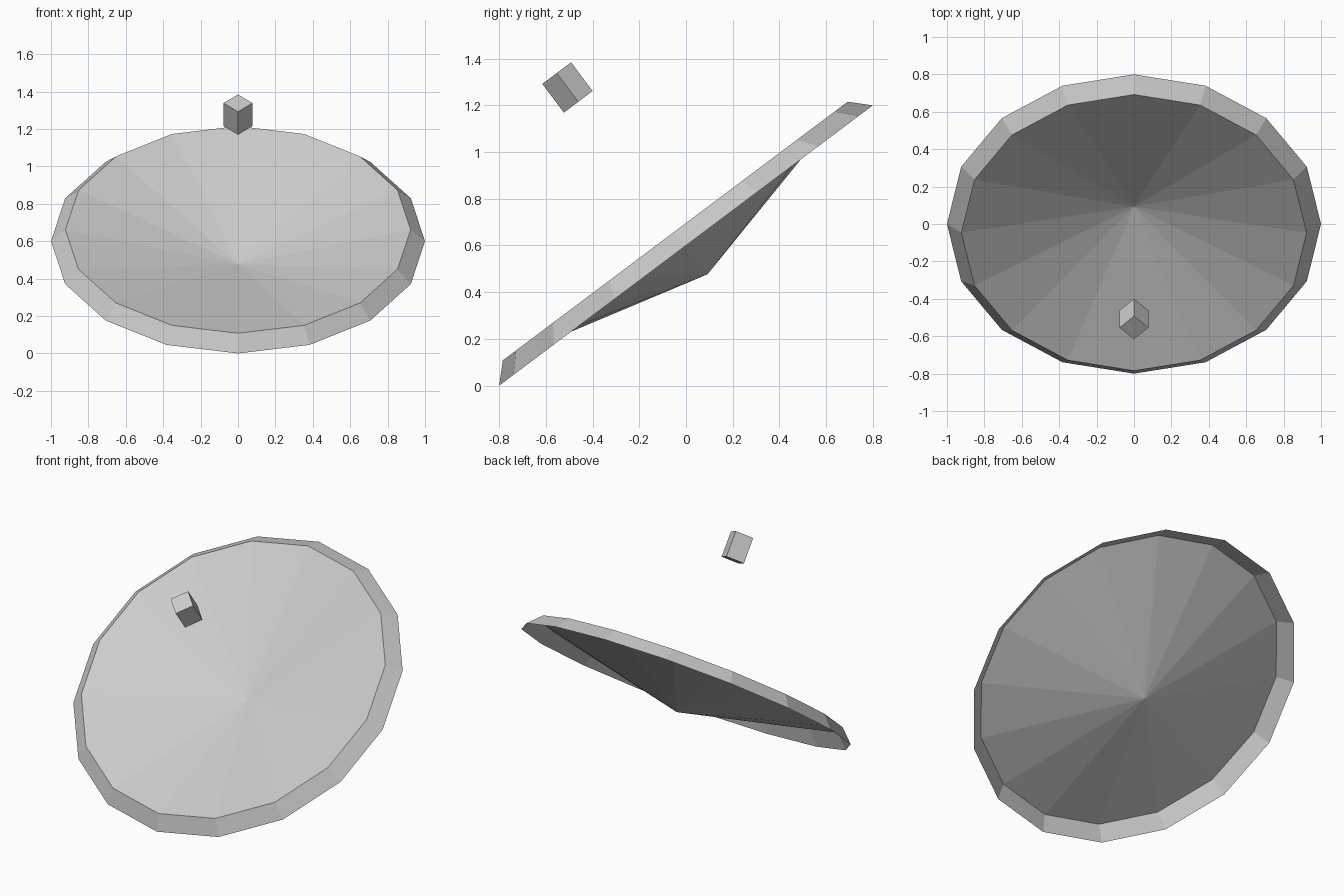
import bpy, bmesh, math
from mathutils import Matrix

if "Cube" in bpy.data.objects:
    bpy.data.objects.remove(bpy.data.objects["Cube"])

TILT = Matrix.Translation((0, 0, 0.6)) @ Matrix.Rotation(math.asin(0.6), 4, 'X')

grey = bpy.data.materials.new("light grey")
grey.diffuse_color = (0.6, 0.6, 0.6, 1)
grey.use_nodes = True
grey.node_tree.nodes["Principled BSDF"].inputs["Base Color"].default_value = grey.diffuse_color


def lathe(name, sides, profile):
    """Revolve (radius, height) points about the tilted axis; radius 0 is a tip."""
    bm = bmesh.new()
    rings = []
    for r, h in profile:
        n = sides if r else 1
        rings.append([bm.verts.new((r * math.cos(math.tau * i / sides),
                                    r * math.sin(math.tau * i / sides), h))
                      for i in range(n)])
    for a, b in zip(rings, rings[1:]):
        for i in range(sides):
            j = (i + 1) % sides
            if len(b) == 1:
                bm.faces.new((a[i], a[j], b[0]))
            else:
                bm.faces.new((a[i], a[j], b[j], b[i]))
    bm.transform(TILT)
    return bm, rings


def finish(name, bm):
    me = bpy.data.meshes.new(name)
    bm.to_mesh(me)
    bm.free()
    me.materials.append(grey)
    ob = bpy.data.objects.new(name, me)
    bpy.context.collection.objects.link(ob)


# Dish: sloped rim folding over into a shallow cone, open underneath
bm, _ = lathe("dish", 16, [(1.0, 0), (0.923, 0.077), (0, -0.154)])
finish("dish", bm)

# Receiver: small block floating on the dish axis
bm, (low, high) = lathe("receiver", 4, [(0.077, 0.769), (0.077, 0.923)])
bm.faces.new(low[::-1])
bm.faces.new(high)
finish("receiver", bm)
